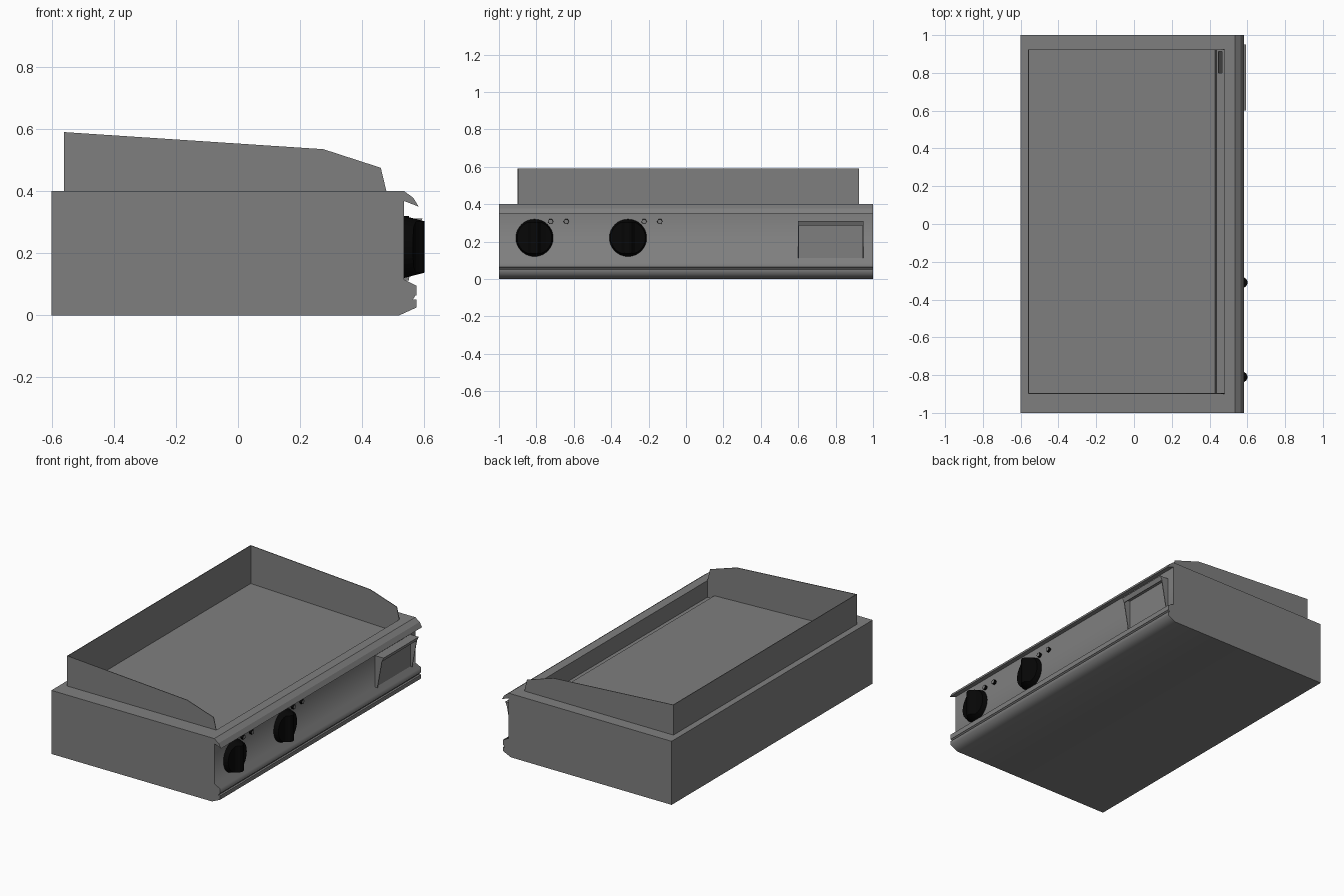
import bpy, bmesh, math
from mathutils import Matrix

if "Cube" in bpy.data.objects:
    bpy.data.objects.remove(bpy.data.objects["Cube"])


def material(name, value):
    m = bpy.data.materials.new(name)
    m.use_nodes = True
    m.diffuse_color = (value, value, value, 1)
    bsdf = m.node_tree.nodes["Principled BSDF"]
    bsdf.inputs["Base Color"].default_value = m.diffuse_color
    return m


STEEL = material("brushed steel grey", 0.212)
BLACK = material("knob black", 0.002)


def finish(bm, name, *mats):
    bmesh.ops.recalc_face_normals(bm, faces=bm.faces)
    mesh = bpy.data.meshes.new(name)
    bm.to_mesh(mesh)
    bm.free()
    for m in mats:
        mesh.materials.append(m)
    ob = bpy.data.objects.new(name, mesh)
    bpy.context.collection.objects.link(ob)
    return ob


def extrude_profile(name, profile, y0, y1, mat=STEEL):
    """Sweep an (x, z) outline along y."""
    bm = bmesh.new()
    face = bm.faces.new([bm.verts.new((x, y0, z)) for x, z in profile])
    new = bmesh.ops.extrude_face_region(bm, geom=[face])["geom"]
    moved = [v for v in new if isinstance(v, bmesh.types.BMVert)]
    bmesh.ops.translate(bm, verts=moved, vec=(0, y1 - y0, 0))
    return finish(bm, name, mat)


def box(name, x0, x1, y0, y1, z0, z1):
    return extrude_profile(name, [(x0, z0), (x1, z0), (x1, z1), (x0, z1)], y0, y1)


def combine(target, cutter, operation="DIFFERENCE"):
    mod = target.modifiers.new("cut", "BOOLEAN")
    mod.operation, mod.solver, mod.object = operation, "EXACT", cutter
    with bpy.context.temp_override(object=target, active_object=target):
        bpy.ops.object.modifier_apply(modifier=mod.name)
    bpy.data.objects.remove(cutter)


# Housing with a drip lip above and a grooved rail below the control panel
BACK, PANEL = -0.6, 0.535
housing = extrude_profile("housing", [
    (BACK, 0), (0.52, 0), (0.575, 0.025), (0.575, 0.05), (0.564, 0.051),
    (0.571, 0.064), (0.575, 0.064), (0.575, 0.095), (PANEL, 0.115),
    (PANEL, 0.368), (0.582, 0.35), (0.565, 0.378), (PANEL, 0.4), (BACK, 0.4)], -1, 1)

# Cooking surface sloping down to a front grease trough with a drain slot
X0, X1, Y0, Y1, FLOOR, TROUGH = -0.56, 0.478, -0.9, 0.925, 0.351, 0.295
combine(housing, extrude_profile("pan_cutter", [
    (X0, FLOOR), (0.43, 0.317), (0.438, TROUGH), (X1, TROUGH), (X1, 0.5), (X0, 0.5)], Y0, Y1))
combine(housing, extrude_profile("drain_cutter", [
    (0.447, 0.4), (0.447, TROUGH - 0.001), (0.467, 0.2), (0.467, 0.4)], 0.8, 0.912))

# Soften only the bends of the lower rail
bm = bmesh.new()
bm.from_mesh(housing.data)
for f in bm.faces:
    f.smooth = True
for e in bm.edges:
    rail = all(v.co.x > 0.5 and v.co.z < 0.12 for v in e.verts)
    e.smooth = rail and e.calc_face_angle(math.pi) < math.radians(70)
bm.to_mesh(housing.data)
bm.free()

# Splash guard: sloping side sheets and a straight back sheet
T = 0.004
guard = [(X0, TROUGH), (X1, TROUGH), (X1, 0.4), (0.46, 0.475), (0.275, 0.535), (X0, 0.59)]
extrude_profile("right_splash_guard", guard, Y0, Y0 + T)
extrude_profile("left_splash_guard", guard, Y1 - T, Y1)
box("back_splash_guard", X0, X0 + T, Y0 + T, Y1 - T, TROUGH, 0.59)

# Grease drawer front: panel, two tapered cheeks and a pull with a turned-down lip
D0, D1, TOP, PULL = 0.6, 0.95, 0.311, 0.594
box("drawer_front", PANEL, PANEL + 0.004, D0, D1, 0.112, TOP)
cheek = [(PANEL, 0.112), (0.55, 0.112), (0.582, 0.285), (PULL, TOP), (PANEL, TOP)]
for side, y in (("right", D0), ("left", D1 - 0.005)):
    extrude_profile("drawer_cheek_" + side, cheek, y, y + 0.005)
extrude_profile("drawer_pull", [
    (PANEL, TOP), (PULL, TOP), (0.582, 0.285), (0.579, 0.285), (0.589, 0.307),
    (PANEL, 0.307)], D0 + 0.005, D1 - 0.005)


def along_x(x, y, z):
    return Matrix.Translation((x, y, z)) @ Matrix.Rotation(math.pi / 2, 4, "Y")


def knob(name, y, z):
    """Tapered round knob trimmed to an upright, rounded grip."""
    bm = bmesh.new()
    depth = 0.065
    bmesh.ops.create_cone(bm, cap_ends=True, segments=32, radius1=0.1, radius2=0.083,
                          depth=depth, matrix=along_x(PANEL + depth / 2, y, z))
    ob = finish(bm, name, BLACK)
    half = [(0.53, 0.11), (0.562, 0.11), (0.566, 0.065), (0.574, 0.036),
            (0.584, 0.026), (0.595, 0.018), (0.6, 0.006)]
    outline = half + [(x, -w) for x, w in reversed(half)]
    grip = extrude_profile("grip_cutter", outline, -0.12, 0.12, BLACK)
    grip.data.transform(Matrix.Translation((0, y, z)) @ Matrix.Rotation(math.pi / 2, 4, "X"))
    combine(ob, grip, "INTERSECT")


def indicator(name, y, z):
    """Small lamp with a thin dark bezel and a grey lens."""
    bm = bmesh.new()
    bmesh.ops.create_cone(bm, cap_ends=True, segments=6, radius1=0.015, radius2=0.014,
                          depth=0.016, matrix=along_x(PANEL + 0.008, y, z))
    bm.normal_update()
    lens = [f for f in bm.faces if f.normal.x > 0.9]
    bmesh.ops.inset_region(bm, faces=lens, thickness=0.0015)
    for f in bm.faces:
        f.material_index = 1 if f in lens else 0
    finish(bm, name, BLACK, STEEL)


# Two controls, each with a pair of lamps
for i, y in enumerate((-0.81, -0.31), 1):
    knob(f"control_knob_{i}", y, 0.22)
    for j, dy in enumerate((0.086, 0.17), 1):
        indicator(f"indicator_{i}_{j}", y + dy, 0.307)
